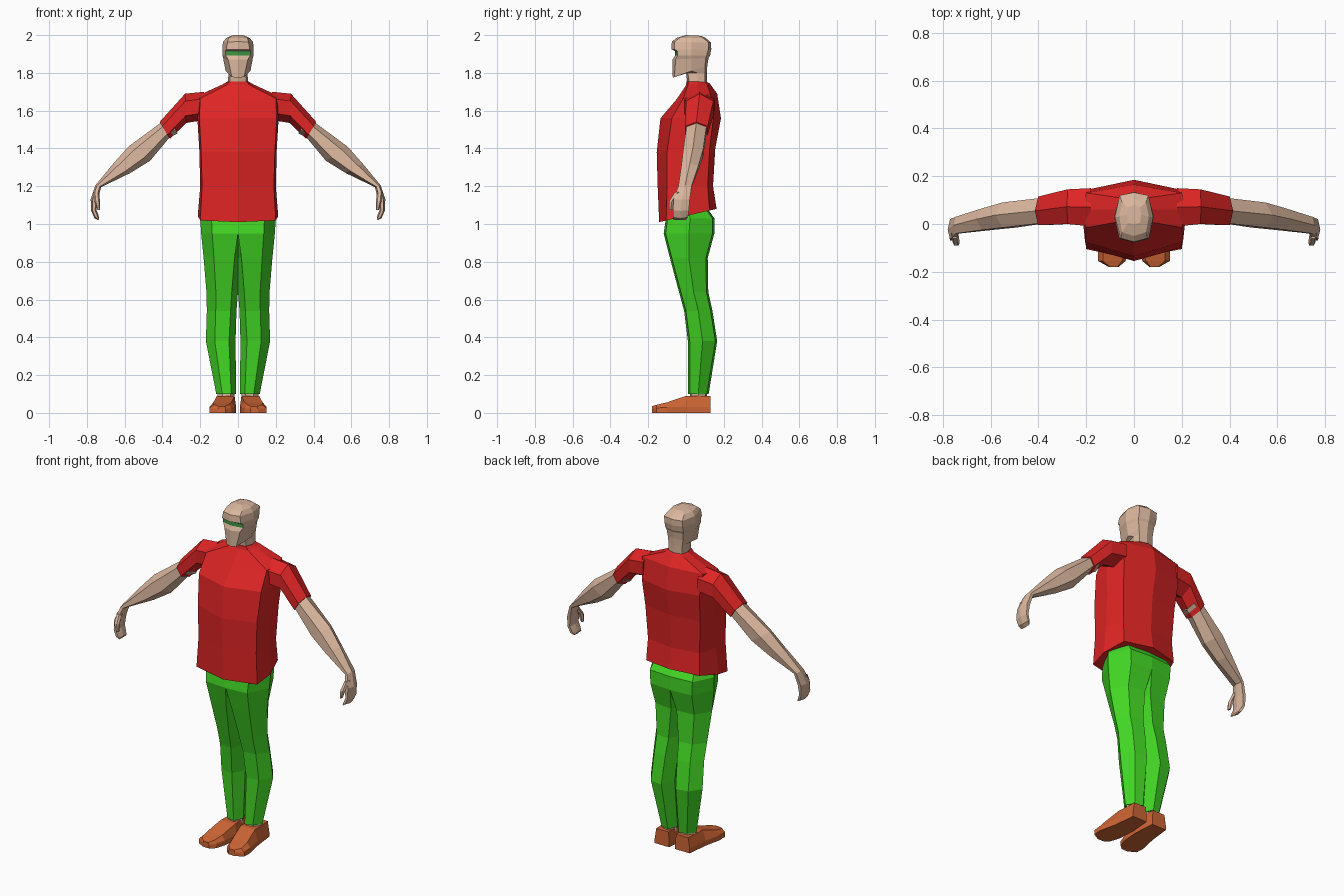
import bpy, bmesh, math


def material(name, rgb):
    m = bpy.data.materials.new(name)
    m.diffuse_color = (*rgb, 1)
    return m


SKIN = material("skin", (0.70, 0.47, 0.34))
RED = material("red_cloth", (0.74, 0.018, 0.018))
GREEN = material("green_cloth", (0.055, 0.68, 0.018))
BROWN = material("orange_leather", (0.62, 0.13, 0.035))
EYE = material("eye_green", (0.05, 0.30, 0.06))


def loft(name, rings, mats, mirror=False, rule=None, caps=True):
    """Skin a list of equal closed rings with flat faces."""
    bm = bmesh.new()
    vs = [[bm.verts.new(p) for p in r] for r in rings]
    n = len(rings[0])
    for a, b in zip(vs, vs[1:]):
        for i in range(n):
            j = (i + 1) % n
            bm.faces.new((a[i], a[j], b[j], b[i]))
    if caps:
        bm.faces.new(vs[0])
        bm.faces.new(vs[-1])
    bmesh.ops.remove_doubles(bm, verts=bm.verts, dist=0.0005)
    bmesh.ops.recalc_face_normals(bm, faces=bm.faces)
    if rule:
        for f in bm.faces:
            f.material_index = rule(f.calc_center_median())
    me = bpy.data.meshes.new(name)
    bm.to_mesh(me)
    bm.free()
    for m in mats:
        me.materials.append(m)
    ob = bpy.data.objects.new(name, me)
    bpy.context.collection.objects.link(ob)
    if mirror:
        ob.modifiers.new("mirror", 'MIRROR')
    return ob


def body_ring(zf, zb, yf, xc, yc, xs, ys, xb, yk, yb):
    """Symmetric eight-sided ring, tilted from zf at the front to zb at the back."""
    half = [(0, yf), (xc, yc), (xs, ys), (xb, yk), (0, yb)]
    pts = half + [(-x, y) for x, y in half[3:0:-1]]
    return [(x, y, zf + (zb - zf) * (y - yf) / (yb - yf)) for x, y in pts]


def limb_ring(tx, tz, bx, bz, yf, yb):
    """Six-sided ring between an upper and a lower point."""
    pts = []
    for k in range(6):
        a = math.radians(60 * k)
        c, s = math.cos(a), math.sin(a) / 0.866
        pts.append(((tx + bx) / 2 + (tx - bx) / 2 * c,
                    (yf + yb) / 2 + (yb - yf) / 2 * s,
                    (tz + bz) / 2 + (tz - bz) / 2 * c))
    return pts


def leg_ring(z, xi, xo, yf, yb, f):
    """Six-sided leg section, f sets how far the inner edge is cut back."""
    w, ym = xo - xi, (yf + yb) / 2
    return [(xi, ym, z), (xi + f * w, yf, z), (xi + 0.7 * w, yf + 0.01, z),
            (xo, ym, z), (xi + 0.7 * w, yb - 0.01, z), (xi + f * w, yb, z)]


# Shirt body
loft("shirt", [body_ring(*r) for r in (
    (1.01, 1.08, -.142, .20, -.105, .213, .0, .175, .125, .162),
    (1.20, 1.20, -.150, .19, -.10, .20, .0, .17, .115, .143),
    (1.38, 1.40, -.155, .195, -.10, .205, .02, .18, .125, .155),
    (1.56, 1.56, -.135, .205, -.075, .215, .03, .19, .145, .185),
    (1.66, 1.69, -.05, .20, -.015, .22, .06, .20, .13, .165),
    (1.735, 1.745, .0, .06, .01, .08, .06, .06, .11, .125),
    (1.755, 1.752, .003, .045, .012, .058, .06, .045, .1, .112))], [RED])

# Sleeves
loft("sleeve", [limb_ring(*r) for r in (
    (.18, 1.70, .18, 1.55, -.01, .15),
    (.28, 1.69, .275, 1.535, -.0, .145),
    (.415, 1.54, .36, 1.45, -.005, .115))], [RED], True)

# Arms
loft("arm", [limb_ring(*r) for r in (
    (.36, 1.56, .32, 1.48, .01, .11),
    (.41, 1.535, .365, 1.455, .002, .108),
    (.58, 1.41, .465, 1.335, -.015, .09),
    (.66, 1.32, .57, 1.27, -.025, .065),
    (.755, 1.205, .725, 1.195, -.04, .03))], [SKIN], True)

# Hands with curled fingers
loft("hand", [limb_ring(*r) for r in (
    (.755, 1.205, .725, 1.195, -.04, .03),
    (.78, 1.13, .74, 1.135, -.065, .02),
    (.777, 1.07, .75, 1.075, -.07, .015),
    (.76, 1.03, .74, 1.05, -.07, .01),
    (.738, 1.02, .735, 1.03, -.065, .0))], [SKIN], True)
loft("thumb", [limb_ring(*r) for r in (
    (.765, 1.17, .735, 1.16, -.06, -.025),
    (.76, 1.12, .73, 1.12, -.09, -.06),
    (.745, 1.075, .73, 1.075, -.09, -.07))], [SKIN], True)

# Head and neck, with a recessed eye band under the brow
loft("head", [body_ring(*r) for r in (
    (1.73, 1.73, .01, .045, .02, .055, .06, .045, .1, .11),
    (1.80, 1.80, .0, .04, .01, .05, .06, .045, .1, .11),
    (1.775, 1.84, -.07, .032, -.062, .066, .03, .05, .1, .113),
    (1.87, 1.88, -.072, .052, -.055, .078, .03, .055, .105, .12),
    (1.893, 1.893, -.057, .066, -.045, .082, .03, .06, .11, .128),
    (1.915, 1.915, -.057, .066, -.045, .083, .03, .06, .115, .132),
    (1.925, 1.925, -.078, .062, -.062, .083, .03, .06, .118, .134),
    (1.965, 1.96, -.075, .055, -.06, .08, .03, .06, .12, .132),
    (1.985, 1.985, -.05, .05, -.035, .062, .03, .05, .09, .105),
    (2.0, 1.996, .0, .025, .005, .03, .04, .025, .07, .08))],
    [SKIN, EYE],
    rule=lambda c: int(1.9 < c.z < 1.91 and c.y < -.03))

# Trousers
loft("trouser_leg", [leg_ring(*r) for r in (
    (1.08, 0, .185, -.09, .115, 0),
    (1.03, 0, .20, -.107, .15, 0),
    (.95, 0, .195, -.118, .15, 0),
    (.82, 0, .182, -.085, .115, .1),
    (.64, 0, .167, -.037, .118, .2),
    (.54, .008, .165, -.01, .14, .2),
    (.38, .013, .17, .01, .165, .22),
    (.10, .01, .115, .01, .12, .25))], [GREEN], True)

# Ankles
loft("ankle", [leg_ring(z, .018, .108, .02, .112, .25)
               for z in (.07, .105)], [SKIN], True)


# Shoes, lofted from heel to toe
def shoe_ring(y, bi, bo, ti, to, z):
    return [(bi, y, 0), (bo, y, 0), (bo, y, min(.03, z * .6)),
            (to, y, z), (ti, y, z), (bi, y, min(.03, z * .6))]


loft("shoe", [shoe_ring(*r) for r in (
    (.13, .02, .115, .025, .105, .09),
    (.0, .01, .13, .018, .112, .09),
    (-.10, .018, .152, .035, .13, .056),
    (-.155, .035, .15, .05, .13, .043),
    (-.18, .065, .105, .07, .10, .035))], [BROWN], True)
